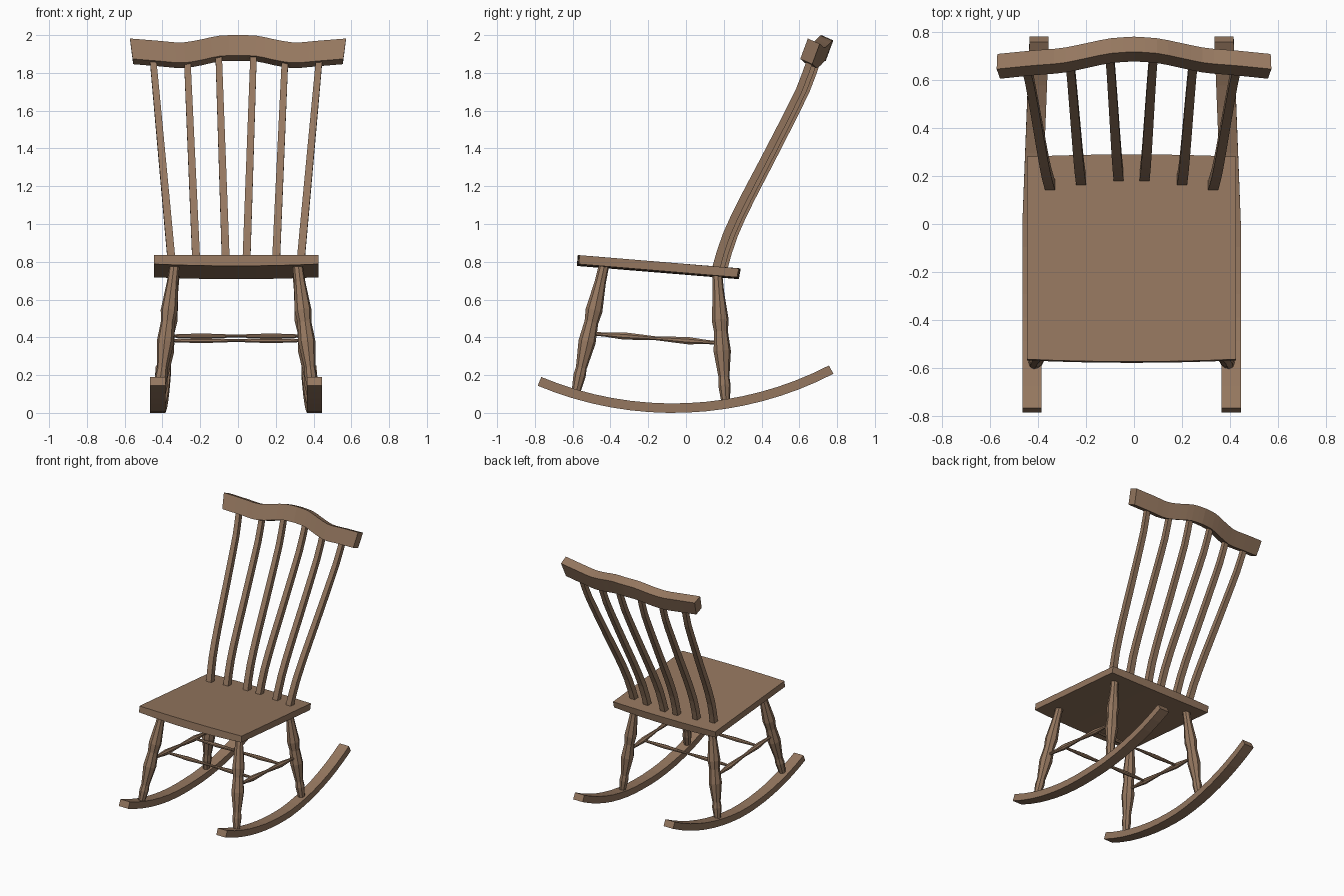
import bpy, bmesh, math
from mathutils import Vector

if "Cube" in bpy.data.objects:
    bpy.data.objects.remove(bpy.data.objects["Cube"])

CX = -0.01  # centre line of seat and frame

wood = bpy.data.materials.new("brown wood")
wood.diffuse_color = (0.30, 0.185, 0.115, 1)
wood.use_nodes = True
wood.node_tree.nodes["Principled BSDF"].inputs["Base Color"].default_value = wood.diffuse_color


def loft(name, rings):
    """Skin a list of equal-length rings and cap both ends."""
    bm = bmesh.new()
    vs = [[bm.verts.new(p) for p in r] for r in rings]
    n = len(rings[0])
    for a, b in zip(vs, vs[1:]):
        for i in range(n):
            j = (i + 1) % n
            bm.faces.new((a[i], a[j], b[j], b[i]))
    bm.faces.new(vs[0])
    bm.faces.new(vs[-1])
    bmesh.ops.recalc_face_normals(bm, faces=bm.faces)
    me = bpy.data.meshes.new(name)
    bm.to_mesh(me)
    bm.free()
    me.materials.append(wood)
    ob = bpy.data.objects.new(name, me)
    bpy.context.collection.objects.link(ob)
    return ob


def turned(name, a, b, profile, sides=8):
    """Turned part from a to b; profile = (fraction, radius) pairs."""
    a, b = Vector(a), Vector(b)
    q = (b - a).to_track_quat('Z', 'Y')
    rings = []
    for t, r in profile:
        c = a.lerp(b, t)
        rings.append([c + q @ Vector((r * math.cos(k), r * math.sin(k), 0))
                      for k in (2 * math.pi * (i + 0.5) / sides for i in range(sides))])
    return loft(name, rings)


def interp(pts, t):
    """Smooth (Catmull-Rom) value through (t, v) points."""
    for i in range(len(pts) - 1):
        (t0, v0), (t1, v1) = pts[i], pts[i + 1]
        if t <= t1 or i == len(pts) - 2:
            p = pts[max(i - 1, 0)]
            n = pts[min(i + 2, len(pts) - 1)]
            h = t1 - t0
            m0 = (v1 - p[1]) / (t1 - p[0]) * h
            m1 = (n[1] - v0) / (n[0] - t0) * h
            u = (t - t0) / h
            return ((2*u**3 - 3*u**2 + 1) * v0 + (u**3 - 2*u**2 + u) * m0
                    + (-2*u**3 + 3*u**2) * v1 + (u**3 - u**2) * m1)


# Seat: tilted slab with bowed front and back and a fuller middle underneath
rings = []
for i in range(9):
    u = -1 + i / 4
    bow = 0.01 * (1 - u * u)
    x = CX + 0.435 * u
    rings.append([(x, -0.563 - bow, 0.835), (x, 0.28 + bow, 0.765),
                  (x, 0.27 + bow, 0.718 - bow), (x, -0.568 - bow, 0.788 - bow)])
loft("seat", rings)

LEG = [(0, .027), (.14, .03), (.36, .045), (.45, .037), (.6, .046),
       (.8, .029), (.86, .033), (1, .022)]
BAR = [(0, .01), (.1, .012), (.25, .021), (.5, .011), (.75, .021), (.9, .012), (1, .01)]
CROSS = [(0, .008), (.25, .015), (.5, .008), (.75, .015), (1, .008)]

R, Y0 = 1.85, -0.07  # rocker arc
for s, side in ((-1, "left"), (1, "right")):
    # Rocker: arc of constant thickness, toed in at the back
    rings = []
    for i in range(17):
        a = -0.397 + (0.397 + 0.4774) * i / 16
        y = Y0 + R * math.sin(a)
        xc = 0.415 - 0.03 * max(0, y) / 0.78
        ring = []
        for r, w in ((R, -.04), (R, .04), (R - .05, .04), (R - .05, -.04)):
            ring.append((CX + s * (xc + w), Y0 + r * math.sin(a), R - r * math.cos(a)))
        rings.append(ring)
    loft(side + "_rocker", rings)
    # Legs
    turned(side + "_front_leg", (CX + s * .325, -.432, .79), (CX + s * .407, -.585, .1), LEG)
    turned(side + "_rear_leg", (CX + s * .325, .165, .74), (CX + s * .407, .21, .05), LEG)
    # Side stretcher
    turned(side + "_side_stretcher", (CX + s * .37, -.5, .42), (CX + s * .37, .18, .37), BAR)

# Cross stretchers between the side stretchers
for name, y, z in (("front_cross_stretcher", -.33, .407), ("rear_cross_stretcher", .01, .383)):
    turned(name, (CX - .37, y, z), (CX + .37, y, z), CROSS)

# Back spindles: square rods following an S curve and fanning outwards
CURVE_Y = [(.75, .175), (.91, .222), (1.075, .295), (1.355, .44),
           (1.615, .573), (1.735, .63), (1.9, .688)]
for s, side in ((-1, "left"), (1, "right")):
    for k, (xb, xt, dy) in enumerate(((.053, .0925, .02), (.209, .26, .003), (.337, .4425, -.02))):
        rings = []
        for i in range(13):
            u = i / 12
            z = .75 + 1.15 * u
            y = interp(CURVE_Y, z) + dy
            slope = (interp(CURVE_Y, z + .01) - interp(CURVE_Y, z - .01)) / .02
            nrm = Vector((0, 1, -slope)).normalized()
            c = Vector((CX + s * (xb + (xt - xb) * u), y, z))
            h = .021 - .004 * u
            ex = Vector((h, 0, 0))
            rings.append([c - ex - nrm * h, c + ex - nrm * h, c + ex + nrm * h, c - ex + nrm * h])
        loft(f"{side}_spindle_{k + 1}", rings)

# Crest rail: leaning section swept along a wavy, bowed line
TOP_Z = [(0, 2.0), (.1, 1.997), (.2, 1.976), (.3, 1.961), (.42, 1.97), (.572, 1.982)]
TOP_Y = [(0, .717), (.1, .71), (.2, .69), (.3, .67), (.42, .66), (.572, .645)]
rings = []
for i in range(25):
    u = -1 + i / 12
    x = .572 * u
    y, z = interp(TOP_Y, abs(x)), interp(TOP_Z, abs(x))
    xb = x * .975
    rings.append([(x, y, z), (x * .995, y + .063, z - .028),
                  (xb * .995, y + .023, z - .136), (xb, y - .04, z - .108)])
loft("crest_rail", rings)
